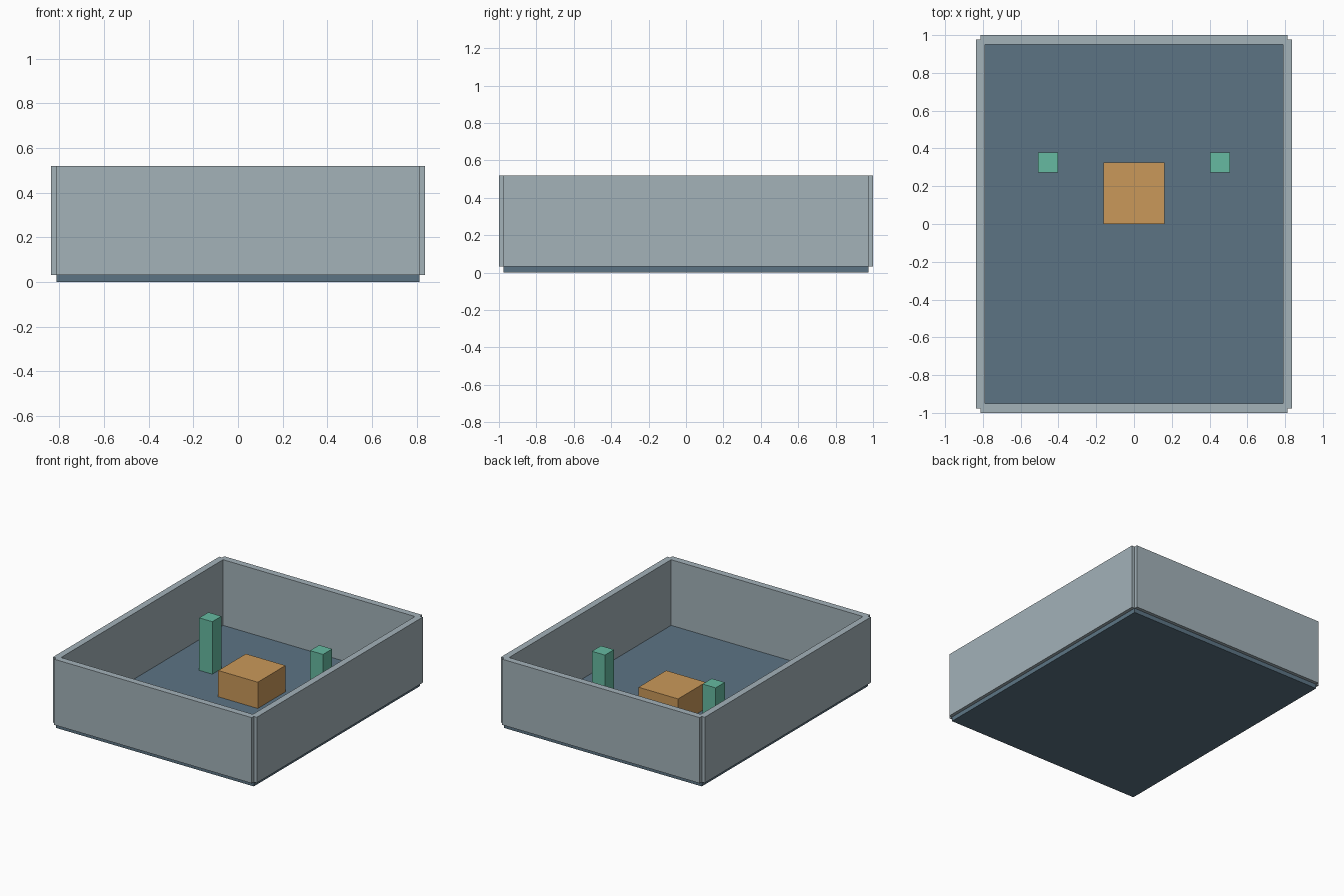
import bpy

if "Cube" in bpy.data.objects:
    bpy.data.objects.remove(bpy.data.objects["Cube"])

S = 2 / 12.3  # one room metre in model units


def material(name, rgb):
    lin = [((c / 255 + 0.055) / 1.055) ** 2.4 for c in rgb]
    mat = bpy.data.materials.new(name)
    mat.diffuse_color = (*lin, 1)
    mat.use_nodes = True
    mat.node_tree.nodes["Principled BSDF"].inputs["Base Color"].default_value = mat.diffuse_color
    return mat


def box(name, x, y, z, size, mat):
    """Box centred on x, y and standing on z, in room metres."""
    w, d, h = size
    bpy.ops.mesh.primitive_cube_add(size=1, location=(x * S, y * S, (z + h / 2) * S))
    obj = bpy.context.object
    obj.name = name
    obj.scale = (w * S, d * S, h * S)
    bpy.ops.object.transform_apply(location=False, rotation=False, scale=True)
    obj.data.materials.append(mat)
    return obj


floor_blue = material("slate blue", (92, 116, 132))
wall_grey = material("pale grey", (163, 178, 185))
wood = material("warm tan", (202, 153, 90))
green = material("sea green", (102, 186, 161))

FLOOR = 0.2

# Floor slab
box("floor", 0, 0, 0, (10, 12, FLOOR), floor_blue)

# Walls centred on the slab edges, leaving small notches at the corners
for side, s in (("left", -1), ("right", 1)):
    box(side + "_wall", s * 5, 0, FLOOR, (0.3, 12, 3), wall_grey)
for side, s in (("front", -1), ("back", 1)):
    box(side + "_wall", 0, s * 6, FLOOR, (10, 0.3, 3), wall_grey)

# Central block and the two posts beside it
box("table_block", 0, 1, FLOOR, (2, 2, 1.2), wood)
for side, s in (("left", -1), ("right", 1)):
    box(side + "_post", s * 2.8, 2, FLOOR, (0.66, 0.66, 2.4), green)
